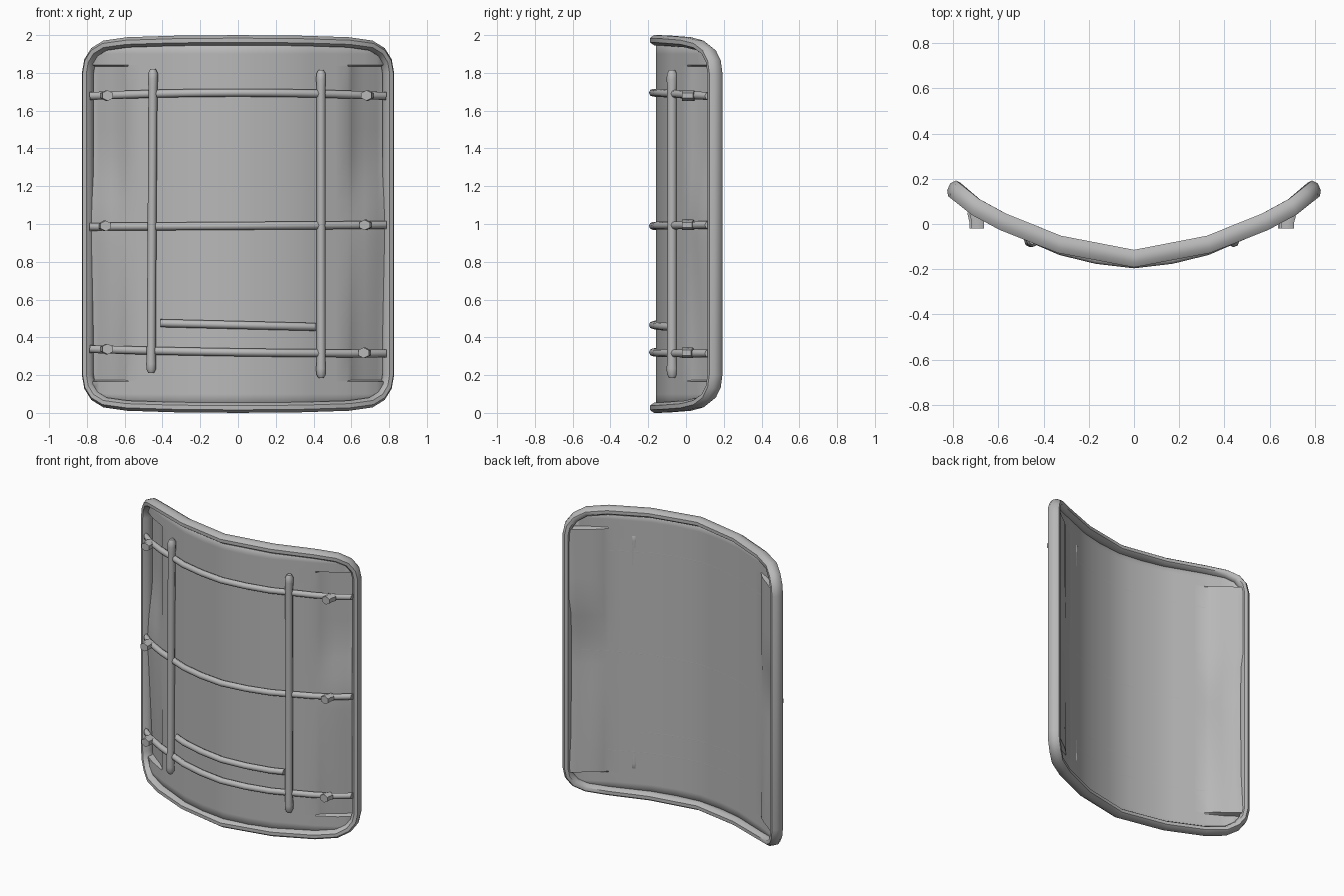
import bpy, bmesh, math
from mathutils import Vector

if "Cube" in bpy.data.objects:
    bpy.data.objects.remove(bpy.data.objects["Cube"])

grey = bpy.data.materials.new("metal grey")
grey.diffuse_color = (0.48, 0.48, 0.48, 1)
grey.use_nodes = True
grey.node_tree.nodes["Principled BSDF"].inputs["Base Color"].default_value = grey.diffuse_color

RIM = [(0, -.153), (.33, -.09), (.58, .01), (.7, .075), (.795, .153)]
SHEET = [(0, -.157), (.17, -.137), (.33, -.098), (.45, -.046), (.58, .01), (.7, .075), (.8, .15)]


def lerp(table, x):
    """Piecewise linear lookup, symmetric in x."""
    x = abs(x)
    for (x0, y0), (x1, y1) in zip(table, table[1:]):
        if x <= x1:
            return y0 + (y1 - y0) * (x - x0) / (x1 - x0)
    return table[-1][1]


def finish(name, bm, angle=40):
    bmesh.ops.recalc_face_normals(bm, faces=bm.faces)
    me = bpy.data.meshes.new(name)
    bm.to_mesh(me)
    bm.free()
    ob = bpy.data.objects.new(name, me)
    bpy.context.collection.objects.link(ob)
    me.materials.append(grey)
    bpy.ops.object.select_all(action='DESELECT')
    ob.select_set(True)
    bpy.context.view_layer.objects.active = ob
    bpy.ops.object.shade_smooth_by_angle(angle=math.radians(angle))
    return ob


def sweep(name, path, up, ru, rs, closed=False, sides=8, scales=None, turn=0):
    """Elliptic tube along a path: radius ru along 'up', rs sideways."""
    bm = bmesh.new()
    pts = [Vector(p) for p in path]
    n = len(pts)
    rings = []
    for i, p in enumerate(pts):
        a = pts[(i - 1) % n] if closed or i else p
        b = pts[(i + 1) % n] if closed or i < n - 1 else p
        u = Vector(up(p) if callable(up) else up).normalized()
        side = (b - a).cross(u).normalized()
        s = scales[i] if scales else 1
        rings.append([bm.verts.new(p + u * ru * s * math.cos(turn + k * math.tau / sides)
                                   + side * rs * s * math.sin(turn + k * math.tau / sides))
                      for k in range(sides)])
    for i in range(n if closed else n - 1):
        r, q = rings[i], rings[(i + 1) % n]
        for k in range(sides):
            m = (k + 1) % sides
            bm.faces.new((r[k], r[m], q[m], q[k]))
    if not closed:
        bm.faces.new(rings[0])
        bm.faces.new(rings[-1])
    return finish(name, bm, 55)


# Outline of the rim: one quarter, mirrored around
quarter = [(.795, 1.0), (.795, 1.80), (.785, 1.86), (.755, 1.91), (.70, 1.945),
           (.58, 1.962), (.33, 1.970), (0, 1.973)]
half = quarter + [(-x, z) for x, z in quarter[-2::-1]]
outline = half + [(x, 2 - z) for x, z in half[-2:0:-1]]
sweep("rim", [(x, lerp(RIM, x), z) for x, z in outline],
      lambda p: (-.5 * p.x / .8, 1, 0), .042, .029, closed=True, turn=math.pi / 8)

# Curved sheet, clipped to the outline, pushed back beside the corners
TOP = [(x, z) for x, z in quarter[::-1][:-1]]
xs = [0, .085, .17, .25, .33, .39, .45, .515, .58, .60, .64, .67, .70, .735, .77, .795]
xs = [-x for x in xs[:0:-1]] + xs
zs = [.02, .1, .165, .172, .3, .45, .6, .75, .9, 1.0, 1.12, 1.24, 1.36, 1.5, 1.65, 1.835, 1.842, 1.9, 1.98]
DEPTH = [(0, 0), (.165, 0), (.172, 1), (.45, .65), (.95, 0), (1.05, 0), (1.36, 1), (1.835, 1), (1.842, 0), (2, 0)]
EDGE = [(0, 0), (.58, 0), (.60, .015), (.64, .03), (.70, .042), (.77, .045), (.795, .03)]
bm = bmesh.new()
grid = []
for x in xs:
    hi = lerp(TOP, x)
    col = []
    for z in zs:
        z = min(max(z, 2 - hi), hi)
        col.append(bm.verts.new((x, lerp(SHEET, x) + lerp(EDGE, x) * lerp(DEPTH, z), z)))
    grid.append(col)
for a, b in zip(grid, grid[1:]):
    for j in range(len(zs) - 1):
        bm.faces.new((a[j], b[j], b[j + 1], a[j + 1]))
bmesh.ops.remove_doubles(bm, verts=bm.verts, dist=.0005)
sheet = finish("curved_sheet", bm, 30)
solid = sheet.modifiers.new("thickness", 'SOLIDIFY')
solid.thickness = .004
solid.offset = 0

# Horizontal bars following the curve
bar_x = [-.785, -.7, -.58, -.45, -.33, -.17, 0, .17, .33, .45, .58, .7, .785]


def bar(name, xlist, z0, z1, bow=0):
    w = xlist[-1]
    path = [(x, lerp(SHEET, x) - .018, z0 + (z1 - z0) * (x + w) / (2 * w) + bow * (1 - (x / w) ** 2))
            for x in xlist]
    sweep(name, path, (0, 1, 0), .021, .021)


bar("upper_bar", bar_x, 1.677, 1.677, .018)
bar("middle_bar", bar_x, .985, .995, 0)
bar("lower_bar", bar_x, .338, .315, -.006)
bar("short_bar", [-.41, -.33, -.17, 0, .17, .33, .41], .475, .455)

# Upright bars with knobbed ends
for name, x0, x1, lo, hi in (("left_upright", -.46, -.45, .21, 1.82),
                             ("right_upright", .44, .44, .185, 1.815)):
    zl = [lo, lo + .02, lo + .05, lo + .1, 1.0, hi - .1, hi - .05, hi - .02, hi]
    path = [(x0 + (x1 - x0) * (z - lo) / (hi - lo), -.074, z) for z in zl]
    sweep(name, path, (0, 1, 0), .026, .024, scales=[.6, 1.05, 1.1, 1, .97, 1, 1.1, 1.05, .6])

# Pegs at the bar ends
for i, (x, z) in enumerate([(-.69, 1.68), (.68, 1.68), (-.70, .99), (.67, .995), (-.69, .338), (.665, .318)]):
    back = lerp(SHEET, abs(x) - .03) - .003
    sweep("peg_%d" % (i + 1), [(x, -.02, z), (x, .01, z), (x + math.copysign(.01, x), back, z)],
          (0, 0, 1), .028, .032, sides=6)
